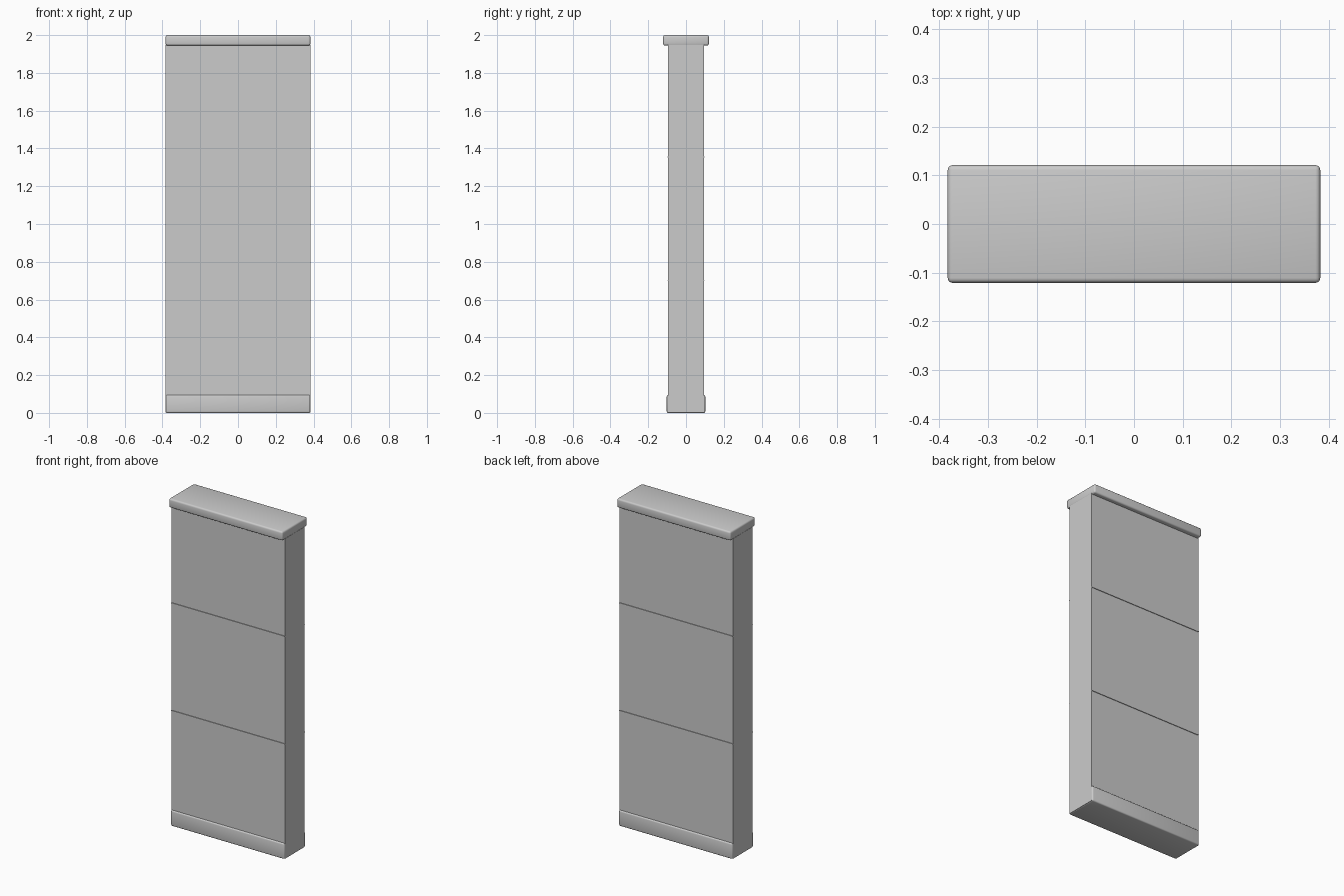
import bpy

cube = bpy.data.objects.get("Cube")
if cube:
    bpy.data.objects.remove(cube, do_unlink=True)

# Single plain grey
grey = bpy.data.materials.new("plain_grey")
grey.use_nodes = True
colour = (0.6, 0.6, 0.6, 1)
grey.diffuse_color = colour
grey.node_tree.nodes["Principled BSDF"].inputs["Base Color"].default_value = colour


def slab(name, half_x, half_y, bottom, top, bevel=0):
    """Box between two heights, optionally with soft rounded edges."""
    bpy.ops.mesh.primitive_cube_add(size=2, location=(0, 0, (bottom + top) / 2))
    obj = bpy.context.object
    obj.name = name
    obj.scale = (half_x, half_y, (top - bottom) / 2)
    bpy.ops.object.transform_apply(location=False, rotation=False, scale=True)
    obj.data.materials.append(grey)
    if bevel:
        mod = obj.modifiers.new("rounded_edges", "BEVEL")
        mod.width = bevel
        mod.segments = 3
        bpy.ops.object.shade_smooth()
    return obj


# Main wall panel
slab("wall_panel", 0.383, 0.094, 0.002, 1.95)

# Skirting around the foot, and overhanging cap
slab("base_skirting", 0.3825, 0.102, 0, 0.095, 0.008)
slab("top_cap", 0.383, 0.121, 1.945, 2, 0.01)

# Thin horizontal dividers dividing the panel into three
for name, height in (("lower_divider", 0.7), ("upper_divider", 1.355)):
    slab(name, 0.382, 0.098, height - 0.002, height + 0.002)
